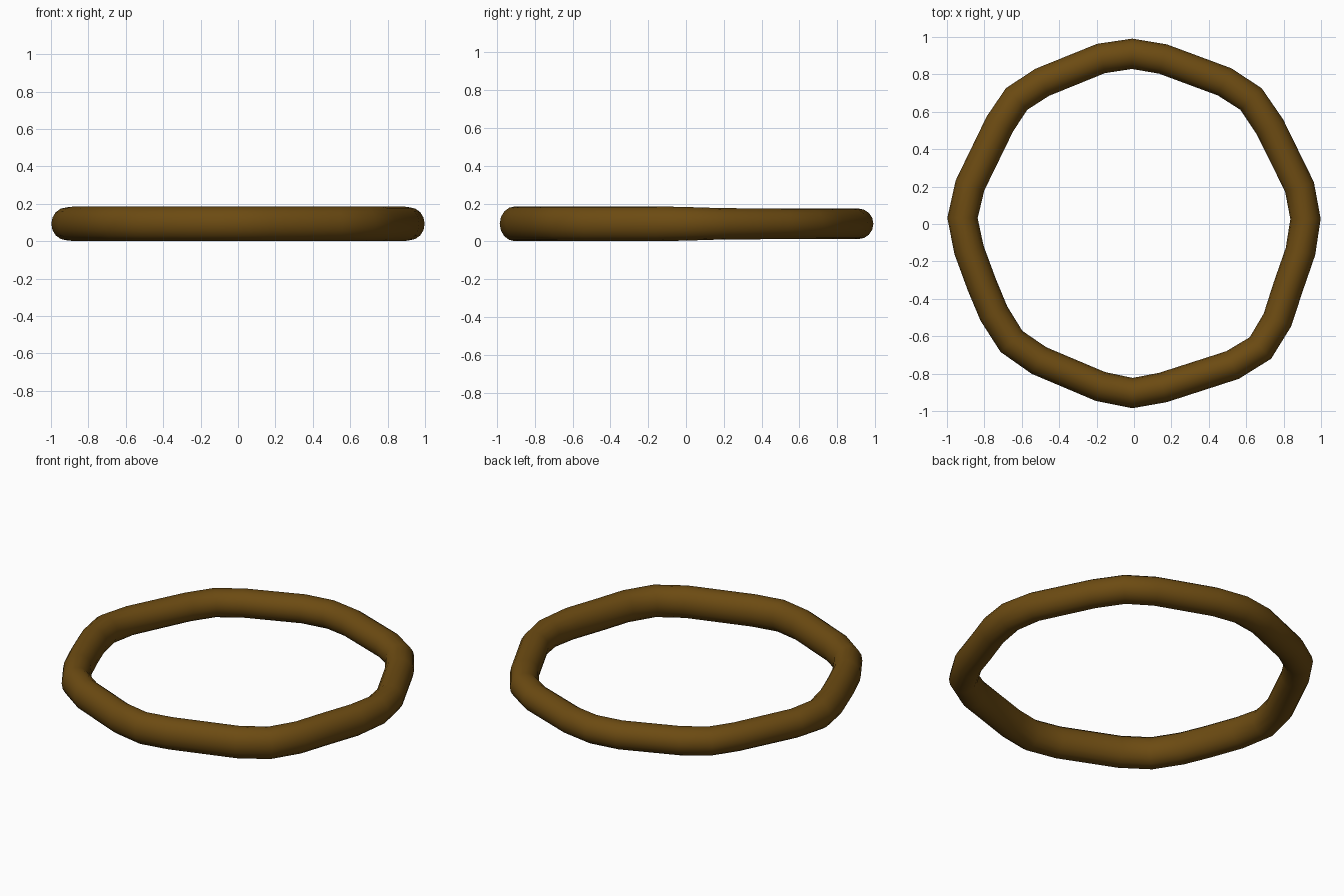
import bpy, bmesh, math
from mathutils import Vector

if "Cube" in bpy.data.objects:
    bpy.data.objects.remove(bpy.data.objects["Cube"])

# Centre line of the hand-bent ring, clockwise seen from above
PATH = [(-.01, .91), (.155, .882), (.484, .76), (.626, .668), (.727, .519), (.885, .198),
        (.917, .027), (.89, -.147), (.824, -.337), (.767, -.513), (.676, -.663), (.527, -.754),
        (.155, -.874), (-.008, -.904), (-.179, -.869), (-.508, -.73), (-.655, -.628), (-.749, -.479),
        (-.813, -.326), (-.882, -.139), (-.917, .032), (-.877, .206), (-.717, .535), (-.628, .668),
        (-.492, .757), (-.176, .885)]
SIDES = 16
HALF_WIDTH = 0.081


def half_height(y):
    # The tube is slightly taller at the front than at the back
    t = min(max((y + .1) / .35, 0), 1)
    return .092 - .011 * t


# Loft an oval section along the closed path
bm = bmesh.new()
rings = []
n = len(PATH)
for i, (x, y) in enumerate(PATH):
    before, after = Vector(PATH[i - 1]), Vector(PATH[(i + 1) % n])
    here = Vector((x, y))
    tangent = ((here - before).normalized() + (after - here).normalized()).normalized()
    out = Vector((-tangent.y, tangent.x))
    h = half_height(y)
    ring = []
    for k in range(SIDES):
        a = 2 * math.pi * k / SIDES
        p = here + out * HALF_WIDTH * math.cos(a)
        ring.append(bm.verts.new((p.x, p.y, .093 + h * math.sin(a))))
    rings.append(ring)
for i in range(n):
    r, s = rings[i], rings[(i + 1) % n]
    for k in range(SIDES):
        j = (k + 1) % SIDES
        bm.faces.new((r[k], r[j], s[j], s[k])).smooth = True
bmesh.ops.recalc_face_normals(bm, faces=bm.faces)
mesh = bpy.data.meshes.new("ring")
bm.to_mesh(mesh)
bm.free()

ring_obj = bpy.data.objects.new("ring", mesh)
bpy.context.collection.objects.link(ring_obj)
mat = bpy.data.materials.new("brown")
mat.diffuse_color = (.15, .07, .006, 1)
mat.use_nodes = True
mat.node_tree.nodes["Principled BSDF"].inputs["Base Color"].default_value = mat.diffuse_color
mesh.materials.append(mat)
